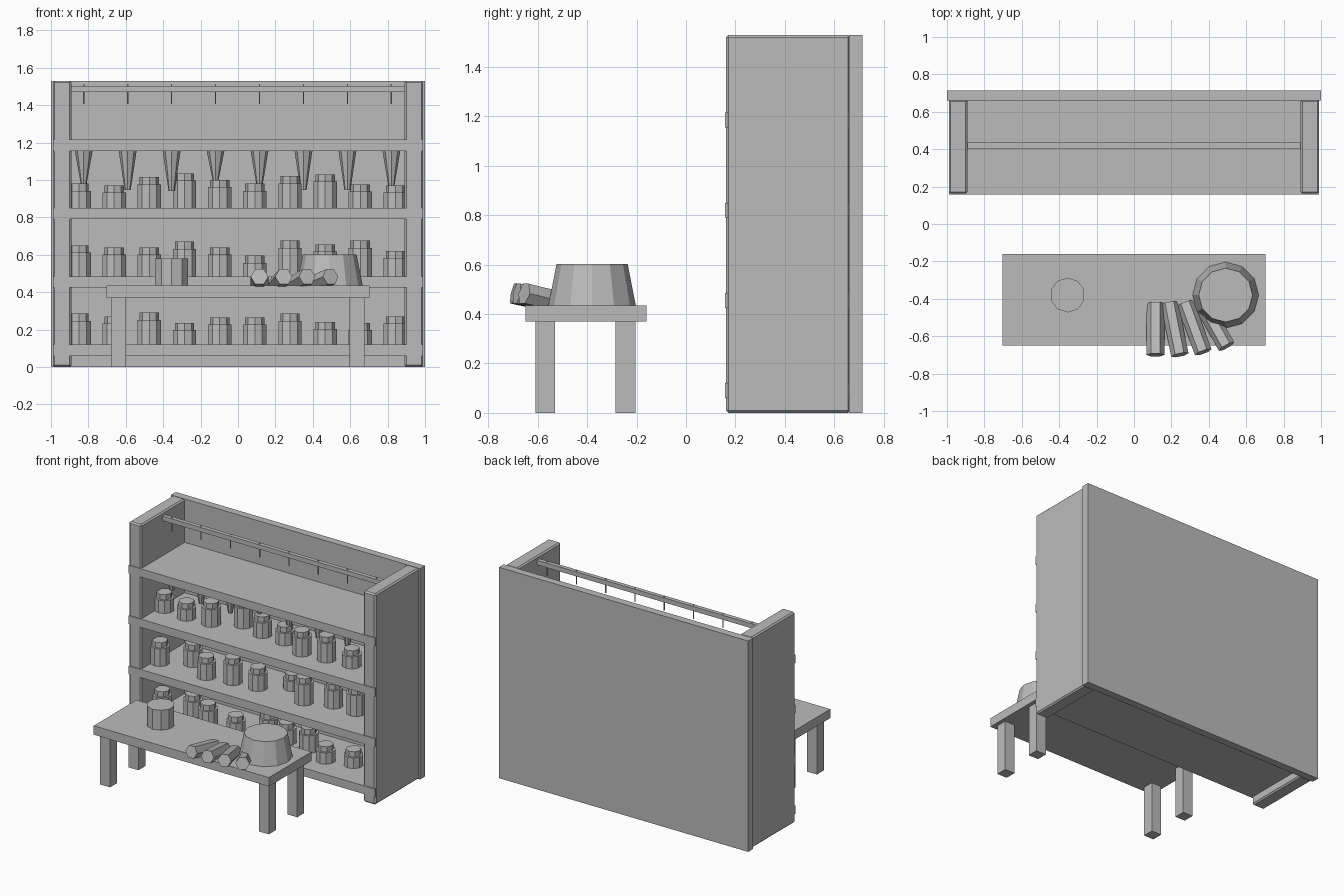
import bpy, bmesh, math
from mathutils import Matrix, Vector

if "Cube" in bpy.data.objects:
    bpy.data.objects.remove(bpy.data.objects["Cube"])

grey = bpy.data.materials.new("plain grey")
grey.diffuse_color = (0.5, 0.5, 0.5, 1)
grey.use_nodes = True
grey.node_tree.nodes["Principled BSDF"].inputs["Base Color"].default_value = grey.diffuse_color


def finish(name, bm, bevel=0):
    me = bpy.data.meshes.new(name)
    bm.to_mesh(me)
    bm.free()
    me.materials.append(grey)
    ob = bpy.data.objects.new(name, me)
    bpy.context.collection.objects.link(ob)
    if bevel:
        mod = ob.modifiers.new("chamfer", 'BEVEL')
        mod.width = bevel
        mod.segments = 1
    return ob


def box(name, x0, x1, y0, y1, z0, z1, bevel=0):
    bm = bmesh.new()
    mid = Vector(((x0 + x1) / 2, (y0 + y1) / 2, (z0 + z1) / 2))
    bmesh.ops.create_cube(bm, size=1, matrix=Matrix.Translation(mid)
                          @ Matrix.Diagonal((x1 - x0, y1 - y0, z1 - z0, 1)))
    return finish(name, bm, bevel)


def add_drum(bm, x, y, z0, z1, r0, r1, n):
    bmesh.ops.create_cone(bm, cap_ends=True, segments=n, radius1=r0, radius2=r1,
                          depth=z1 - z0, matrix=Matrix.Translation((x, y, (z0 + z1) / 2)))


def drum(name, *args):
    bm = bmesh.new()
    add_drum(bm, *args)
    return finish(name, bm)


# Cabinet: back, chamfered sides and four shelves
box("cabinet_back", -1, 1, 0.66, 0.715, 0, 1.53)
for s, label in ((-1, "left"), (1, "right")):
    xs = sorted((s * 0.99, s * 0.89))
    box("cabinet_side_" + label, *xs, 0.162, 0.665, 0, 1.53, 0.01)
for z in (0.06, 0.425, 0.79, 1.155):
    box("shelf", -0.988, 0.988, 0.157, 0.67, z, z + 0.06)

# Hanging rail with pegs, and bundles below the top shelf
box("hanging_rail", -0.895, 0.895, 0.405, 0.435, 1.47, 1.503)
bundle_ends = (0.98, 0.945, 0.94, 1.0, 0.97, 0.945, 0.945, 0.965)
for i, z in enumerate(bundle_ends):
    x = -0.825 + 0.235 * i
    drum("rail_peg", x, 0.42, 1.405, 1.51, 0.004, 0.004, 6)
    drum("hanging_bundle", x, 0.42, z, 1.17, 0.016, 0.05, 8)

# Jars: per shelf a base height, then tops and depths from left to right
rows = (
    (0.12, (.285, .27, .29, .235, .265, .265, .285, .24, .235, .27),
     (.345, .43, .335, .385, .49, .43, .415, .34, .39, .40)),
    (0.485, (.65, .64, .64, .67, .64, .595, .675, .655, .675, .62),
     (.32, .43, .315, .35, .37, .50, .36, .43, .42, .42)),
    (0.85, (.98, .97, 1.015, 1.035, 1.0, .98, 1.02, 1.03, .975, .97),
     (.37, .355, .37, .47, .42, .41, .335, .35, .37, .40)),
)
for base, tops, depths in rows:
    for i, (top, y) in enumerate(zip(tops, depths)):
        x = -0.85 + 0.188 * i
        bm = bmesh.new()
        add_drum(bm, x, y, base - 0.002, top - 0.038, 0.066, 0.066, 10)
        add_drum(bm, x, y, top - 0.04, top, 0.052, 0.052, 8)
        finish("jar", bm)

# Table
box("table_top", -0.703, 0.703, -0.65, -0.16, 0.37, 0.435)
for x in (-0.64, 0.635):
    for y in (-0.57, -0.245):
        box("table_leg", x - 0.04, x + 0.04, y - 0.04, y + 0.04, 0, 0.375)

# Pot and upturned bowl
drum("pot", -0.355, -0.38, 0.434, 0.58, 0.093, 0.093, 10)
drum("upturned_bowl", 0.49, -0.38, 0.434, 0.602, 0.177, 0.144, 12)

# Fanned six-sided rolls, front ends raised
for front, back in (((0.115, -0.70), (0.115, -0.425)), ((0.245, -0.70), (0.19, -0.425)),
                    ((0.37, -0.685), (0.275, -0.425)), ((0.495, -0.655), (0.36, -0.415))):
    a, b = Vector((*front, 0.483)), Vector((*back, 0.424))
    w = (a - b).normalized()
    v = w.cross(Vector((0, 0, 1))).normalized()
    u = v.cross(w)
    m = Matrix((u, v, w)).transposed().to_4x4()
    m.translation = (a + b) / 2
    bm = bmesh.new()
    bmesh.ops.create_cone(bm, cap_ends=True, segments=6, radius1=0.047, radius2=0.047,
                          depth=(a - b).length, matrix=m)
    finish("roll", bm)
